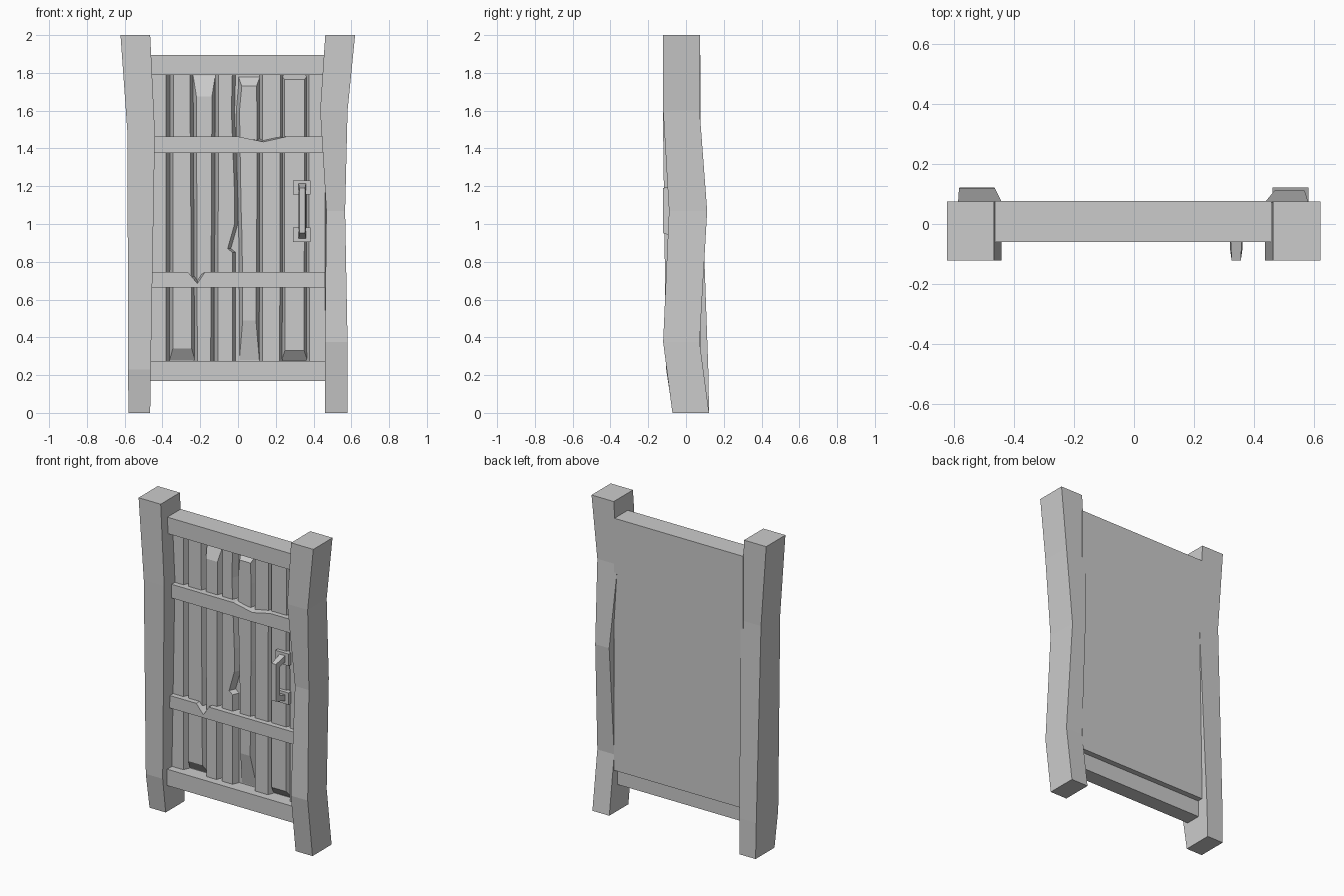
import bpy, bmesh

if "Cube" in bpy.data.objects:
    bpy.data.objects.remove(bpy.data.objects["Cube"])


def loft(name, rings):
    """Skin a list of equal-length point rings and cap both ends."""
    bm = bmesh.new()
    vs = [[bm.verts.new(p) for p in r] for r in rings]
    n = len(vs[0])
    for a, b in zip(vs, vs[1:]):
        for i in range(n):
            j = (i + 1) % n
            bm.faces.new((a[i], a[j], b[j], b[i]))
    bm.faces.new(vs[0])
    bm.faces.new(vs[-1])
    bmesh.ops.recalc_face_normals(bm, faces=bm.faces)
    me = bpy.data.meshes.new(name)
    bm.to_mesh(me)
    bm.free()
    ob = bpy.data.objects.new(name, me)
    bpy.context.collection.objects.link(ob)
    return ob


def rect(x0, x1, y0, y1, z):
    return [(x0, y0, z), (x1, y0, z), (x1, y1, z), (x0, y1, z)]


def box(name, x0, x1, y0, y1, z0, z1):
    return loft(name, [rect(x0, x1, y0, y1, z0), rect(x0, x1, y0, y1, z1)])


# Crooked posts: x0, x1, y0, y1, z at each bend
loft("left_post", [rect(*s) for s in (
    (-.58, -.465, -.07, .122, 0), (-.582, -.462, -.105, .118, .23),
    (-.585, -.44, -.121, .074, 1.48), (-.622, -.465, -.121, .074, 2))])
loft("right_post", [rect(*s) for s in (
    (.46, .58, -.072, .122, 0), (.46, .58, -.121, .072, .375),
    (.468, .567, -.09, .112, 1.07), (.435, .58, -.121, .072, 1.6),
    (.462, .62, -.121, .074, 2))])

# Back panel and the two end rails
box("back_panel", -.46, .46, .03, .076, .275, 1.895)
box("top_rail", -.46, .46, -.06, .076, 1.79, 1.895)
box("bottom_rail", -.465, .462, -.06, .04, .17, .275)

# Bevelled planks
YF, YB, G = -.012, .032, .018


def plank(name, stations, low=None, high=None):
    """stations: (z, left, right) of the front face; low/high: broken ends."""
    rings = [[(a - G, YB, z), (a, YF, z), (b, YF, z), (b + G, YB, z)]
             for z, a, b in stations]

    def end(z, a, b):
        return [(a - G, YB, z), (a - G, YB - .001, z),
                (b + G, YB - .001, z), (b + G, YB, z)]
    if low:
        rings.insert(0, end(low, *stations[0][1:]))
    if high:
        rings.append(end(high, *stations[-1][1:]))
    loft(name, rings)


B, T = .25, 1.8
plank("plank_1", [(B, -.46, -.38), (T, -.46, -.38)])
plank("plank_2", [(.34, -.345, -.245), (T, -.342, -.255)], low=.276)
plank("plank_3", [(B, -.215, -.145), (1.675, -.22, -.138)], high=1.789)
plank("plank_4", [(B, -.107, -.03), (.85, -.107, -.03), (.87, -.107, -.055),
                  (1.0, -.105, -.018), (1.15, -.104, -.018),
                  (1.6, -.103, -.035), (T, -.102, -.03)])
plank("plank_5", [(.49, .025, .095), (.9, .022, .098), (1.1, .016, .1),
                  (1.6, .008, .1), (1.73, .02, .098)], low=.276, high=1.78)
plank("plank_6", [(B, .13, .22), (T, .13, .225)])
plank("plank_7", [(.33, .248, .35), (1.765, .246, .352)], low=.276, high=1.789)
plank("plank_8", [(B, .378, .46), (T, .375, .46)])


# Cross rails with a chipped notch in the top edge
def cross_rail(name, z0, z1, xa, xm, xb, front_z, back_z):
    def ring(y, zm):
        return [(-.455, y, z0), (.46, y, z0), (.46, y, z1), (xb, y, z1),
                (xm, y, zm), (xa, y, z1), (-.455, y, z1)]
    loft(name, [ring(-.045, front_z), ring(YB, back_z)])


cross_rail("upper_cross_rail", 1.375, 1.463, 0, .135, .26, 1.435, 1.452)
cross_rail("lower_cross_rail", .665, .745, -.265, -.215, -.175, .685, .72)

# Handle: two plates and a C-shaped grip
for label, z in (("upper", 1.193), ("lower", .943)):
    box(label + "_handle_plate", .29, .385, -.035, 0, z - .038, z + .038)
profile = [(-.03, .922), (-.122, .952), (-.122, 1.19), (-.03, 1.215),
           (-.03, 1.175), (-.088, 1.165), (-.088, .978), (-.03, .962)]
loft("handle_grip", [[(.34 + s * (.015 if y < -.1 else .02), y, z)
                      for y, z in profile] for s in (-1, 1)])
